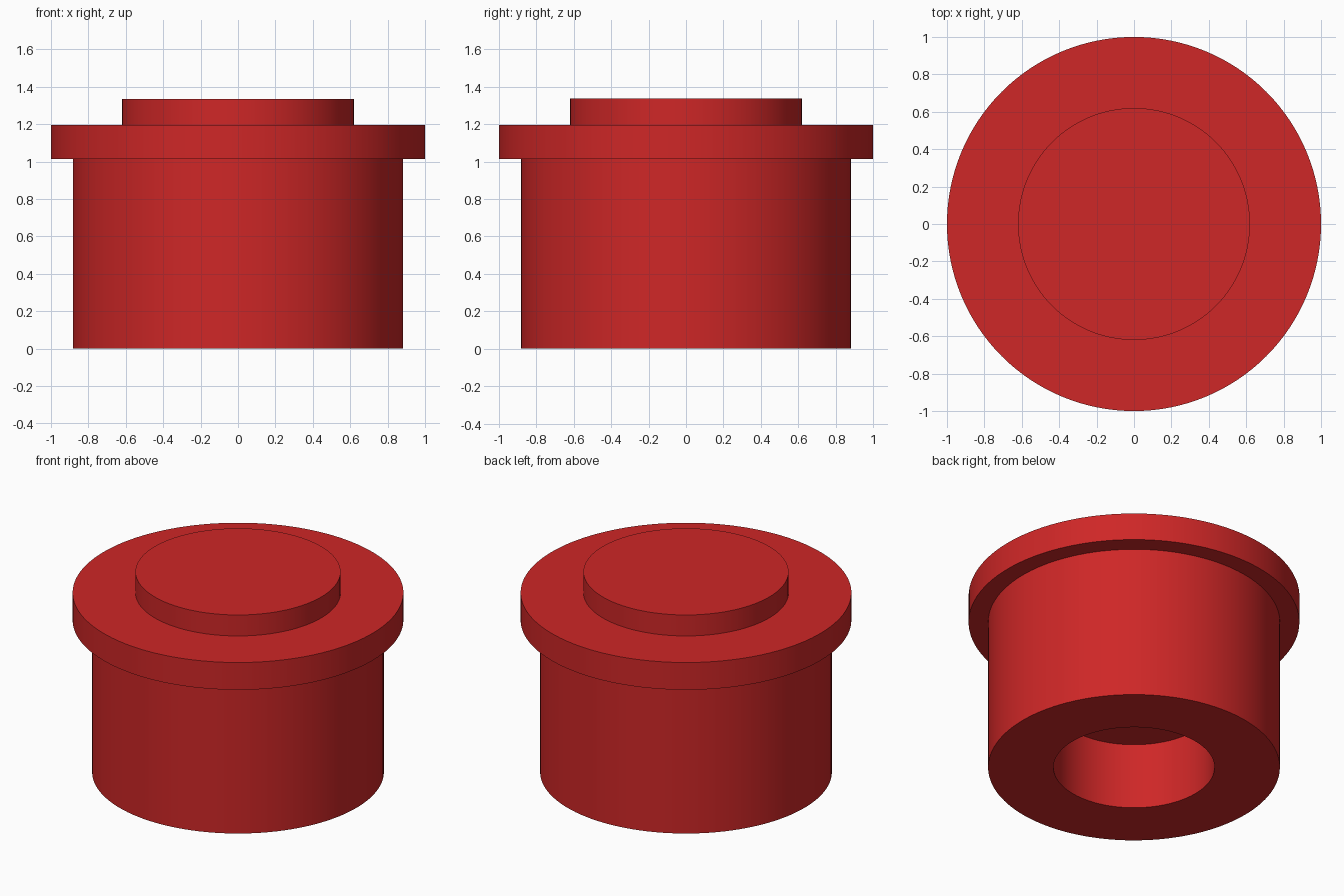
import bpy
import bmesh
import math

SIDES = 128

# Remove the default cube only
cube = bpy.data.objects.get("Cube")
if cube:
    bpy.data.objects.remove(cube, do_unlink=True)

# Red plastic
red = bpy.data.materials.new("red")
red.use_nodes = True
colour = (0.62, 0.02, 0.02, 1.0)
red.diffuse_color = colour
red.node_tree.nodes["Principled BSDF"].inputs["Base Color"].default_value = colour


def lathe(name, profile, material):
    """Turn a (radius, height) profile that starts and ends on the axis."""
    bm = bmesh.new()
    verts = [bm.verts.new((r, 0, z)) for r, z in profile]
    edges = [bm.edges.new(pair) for pair in zip(verts, verts[1:])]
    bmesh.ops.spin(bm, geom=verts + edges, cent=(0, 0, 0), axis=(0, 0, 1),
                   angle=math.tau, steps=SIDES, use_merge=True)
    bmesh.ops.remove_doubles(bm, verts=bm.verts, dist=0.0001)
    bmesh.ops.recalc_face_normals(bm, faces=bm.faces)
    mesh = bpy.data.meshes.new(name)
    bm.to_mesh(mesh)
    bm.free()
    mesh.materials.append(material)
    obj = bpy.data.objects.new(name, mesh)
    bpy.context.collection.objects.link(obj)
    bpy.ops.object.select_all(action="DESELECT")
    obj.select_set(True)
    bpy.context.view_layer.objects.active = obj
    bpy.ops.object.shade_smooth_by_angle(angle=math.radians(30))
    return obj


# One turned part: blind bore, barrel, flange and raised boss
lathe("flanged_plug", [
    (0, 0.44), (0.487, 0.44), (0.487, 0),      # blind bore
    (0.882, 0), (0.882, 1.014),                # barrel
    (1, 1.014), (1, 1.196),                    # flange
    (0.62, 1.196), (0.62, 1.336), (0, 1.336),  # boss
], red)
